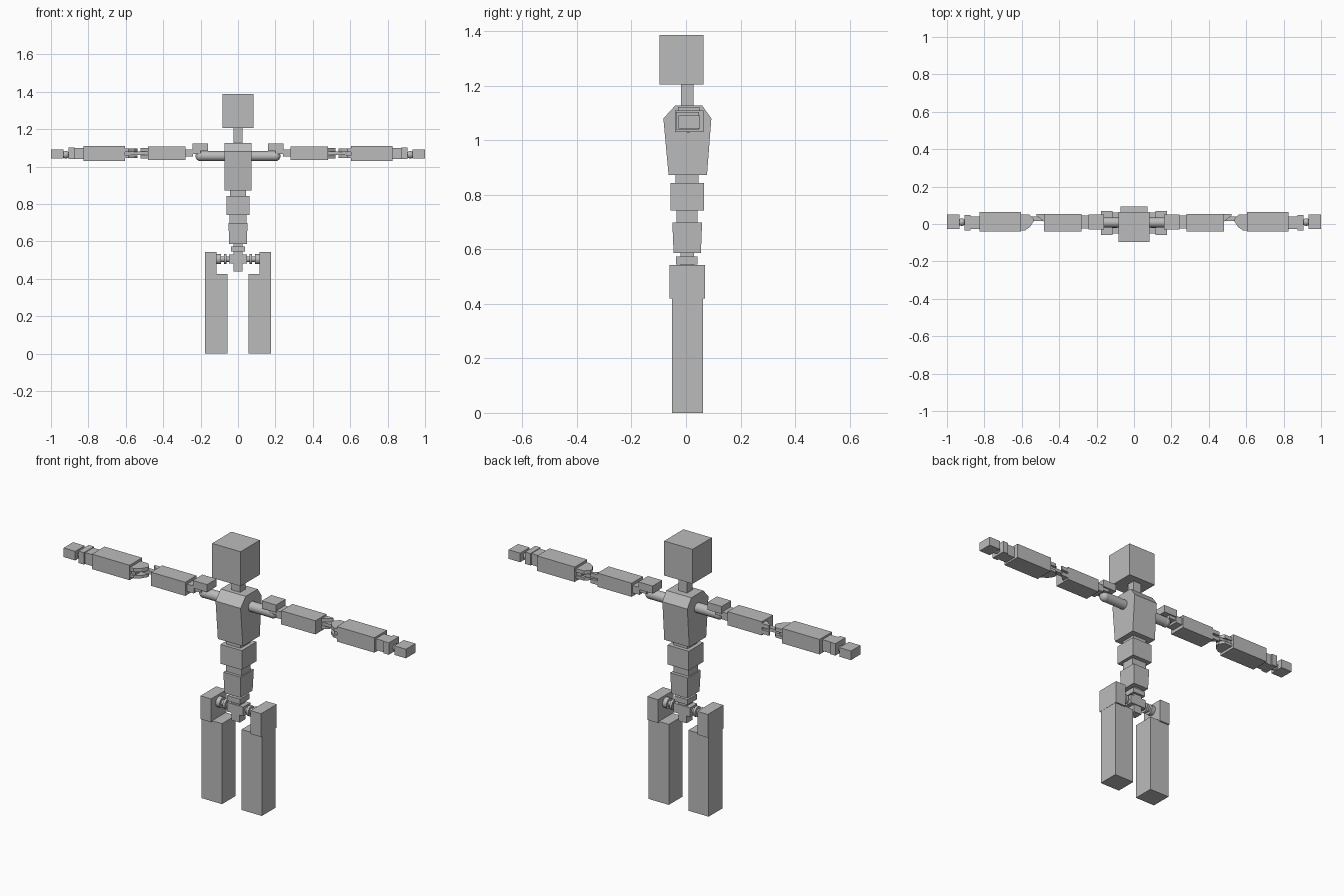
import bpy
import bmesh
import math
from mathutils import Matrix, Vector

if "Cube" in bpy.data.objects:
    bpy.data.objects.remove(bpy.data.objects["Cube"])

grey = bpy.data.materials.new("plain_grey")
grey.use_nodes = True
GREY = (0.5, 0.5, 0.5, 1)
grey.diffuse_color = GREY
grey.node_tree.nodes["Principled BSDF"].inputs["Base Color"].default_value = GREY


def finish(name, bm, smooth=False):
    bmesh.ops.recalc_face_normals(bm, faces=bm.faces)
    mesh = bpy.data.meshes.new(name)
    bm.to_mesh(mesh)
    bm.free()
    mesh.materials.append(grey)
    obj = bpy.data.objects.new(name, mesh)
    bpy.context.collection.objects.link(obj)
    if smooth:
        bpy.ops.object.select_all(action="DESELECT")
        bpy.context.view_layer.objects.active = obj
        obj.select_set(True)
        bpy.ops.object.shade_smooth_by_angle()
    return obj


def box(name, x, y, z, taper=1.0):
    """Box from (min, max) ranges; taper scales the bottom face."""
    bm = bmesh.new()
    bmesh.ops.create_cube(bm, size=1)
    for v in bm.verts:
        k = taper if v.co.z < 0 else 1
        v.co = Vector([(a + b) / 2 + c * s * (b - a)
                       for (a, b), c, s in zip((x, y, z), v.co, (k, k, 1))])
    return finish(name, bm)


def prism(name, outline, axis, low, high):
    """Extrude an outline along x (outline in y, z) or z (outline in x, y)."""
    bm = bmesh.new()
    start = [(low, a, b) if axis == "x" else (a, b, low) for a, b in outline]
    face = bm.faces.new([bm.verts.new(p) for p in start])
    out = bmesh.ops.extrude_face_region(bm, geom=[face])
    step = (high - low, 0, 0) if axis == "x" else (0, 0, high - low)
    bmesh.ops.translate(bm, vec=step,
                        verts=[g for g in out["geom"] if isinstance(g, bmesh.types.BMVert)])
    return finish(name, bm)


def rod(name, x, y, z, radius, sides=24):
    """Cylinder lying along x."""
    bm = bmesh.new()
    place = Matrix.Translation(((x[0] + x[1]) / 2, y, z)) @ Matrix.Rotation(math.pi / 2, 4, "Y")
    bmesh.ops.create_cone(bm, cap_ends=True, segments=sides, radius1=radius,
                          radius2=radius, depth=abs(x[1] - x[0]), matrix=place)
    return finish(name, bm, True)


def ball(name, x, y, z, radius):
    bm = bmesh.new()
    bmesh.ops.create_uvsphere(bm, u_segments=24, v_segments=12, radius=radius,
                              matrix=Matrix.Translation((x, y, z)))
    return finish(name, bm, True)


def sided(side, a, b):
    return tuple(sorted((side * a, side * b)))


# Head, neck and chest
box("head", (-0.083, 0.083), (-0.097, 0.064), (1.205, 1.387))
box("neck", (-0.025, 0.025), (-0.018, 0.027), (1.12, 1.21))
chest = [(-0.064, 0.873), (0.077, 0.873), (0.093, 1.08),
         (0.06, 1.127), (-0.04, 1.127), (-0.083, 1.08)]
prism("chest", chest, "x", -0.073, 0.073)

# Jointed waist
box("upper_waist_joint", (-0.042, 0.042), (-0.038, 0.046), (0.83, 0.88))
box("upper_abdomen", (-0.062, 0.062), (-0.057, 0.066), (0.742, 0.844))
box("lower_waist_joint", (-0.045, 0.045), (-0.035, 0.042), (0.69, 0.75))
box("lower_abdomen", (-0.051, 0.051), (-0.05, 0.059), (0.587, 0.698), 0.92)

# Pelvis cross
box("pelvis_post", (-0.024, 0.024), (-0.02, 0.03), (0.44, 0.59))
box("pelvis_collar", (-0.038, 0.038), (-0.036, 0.042), (0.545, 0.573))
box("pelvis_block", (-0.048, 0.048), (-0.025, 0.035), (0.482, 0.53))

for side, tag in ((1, "left"), (-1, "right")):
    # Hip and leg
    rod(tag + "_hip_axle", sided(side, 0.04, 0.12), 0.005, 0.505, 0.015)
    rod(tag + "_hip_inner_disc", sided(side, 0.062, 0.075), 0.005, 0.505, 0.027)
    rod(tag + "_hip_outer_disc", sided(side, 0.092, 0.118), 0.005, 0.505, 0.027)
    box(tag + "_hip_plate", sided(side, 0.115, 0.177), (-0.06, 0.07), (0.42, 0.543))
    box(tag + "_leg", sided(side, 0.057, 0.176), (-0.052, 0.062), (0, 0.425))

    # Shoulder
    rod(tag + "_shoulder_bar", sided(side, 0.06, 0.2), 0.008, 1.056, 0.026)
    ball(tag + "_shoulder_ball", side * 0.2, 0.008, 1.056, 0.027)
    box(tag + "_shoulder_block", sided(side, 0.16, 0.243), (-0.03, 0.05), (1.083, 1.123))
    box(tag + "_shoulder_link", sided(side, 0.2, 0.262), (-0.022, 0.042), (1.066, 1.09))
    box(tag + "_upper_arm_joint", sided(side, 0.24, 0.285), (-0.025, 0.045), (1.053, 1.092))

    # Upper arm with forked elbow end
    box(tag + "_upper_arm", sided(side, 0.28, 0.48), (-0.04, 0.053), (1.035, 1.107))
    fork = [(side * x, y) for x, y in
            ((0.47, 0.012), (0.48, 0.012), (0.522, 0.045), (0.522, 0.053), (0.47, 0.053))]
    for level, low, high in (("upper", 1.077, 1.098), ("lower", 1.044, 1.065)):
        prism(f"{tag}_elbow_fork_{level}", fork, "z", low, high)

    # Elbow hinge plates on the forearm
    hinge = [(side * x, y) for x, y in
             ((0.61, -0.036), (0.585, -0.036), (0.555, -0.015), (0.538, 0.012),
              (0.538, 0.028), (0.56, 0.052), (0.61, 0.052))]
    for level, low, high in (("upper", 1.078, 1.097), ("lower", 1.045, 1.06)):
        prism(f"{tag}_elbow_hinge_{level}", hinge, "z", low, high)
    box(tag + "_elbow_core", sided(side, 0.58, 0.61), (-0.025, 0.045), (1.045, 1.097))
    box(tag + "_elbow_tongue", sided(side, 0.475, 0.575), (0.015, 0.04), (1.062, 1.08))
    box(tag + "_forearm", sided(side, 0.605, 0.825), (-0.04, 0.064), (1.031, 1.11))

    # Wrist and hand
    box(tag + "_wrist_joint", sided(side, 0.82, 0.877), (-0.027, 0.04), (1.04, 1.1))
    box(tag + "_wrist_cuff", sided(side, 0.874, 0.906), (-0.036, 0.048), (1.04, 1.103))
    ball(tag + "_wrist_ball", side * 0.921, 0.01, 1.063, 0.02)
    box(tag + "_hand", sided(side, 0.932, 1.0), (-0.027, 0.052), (1.043, 1.091))
